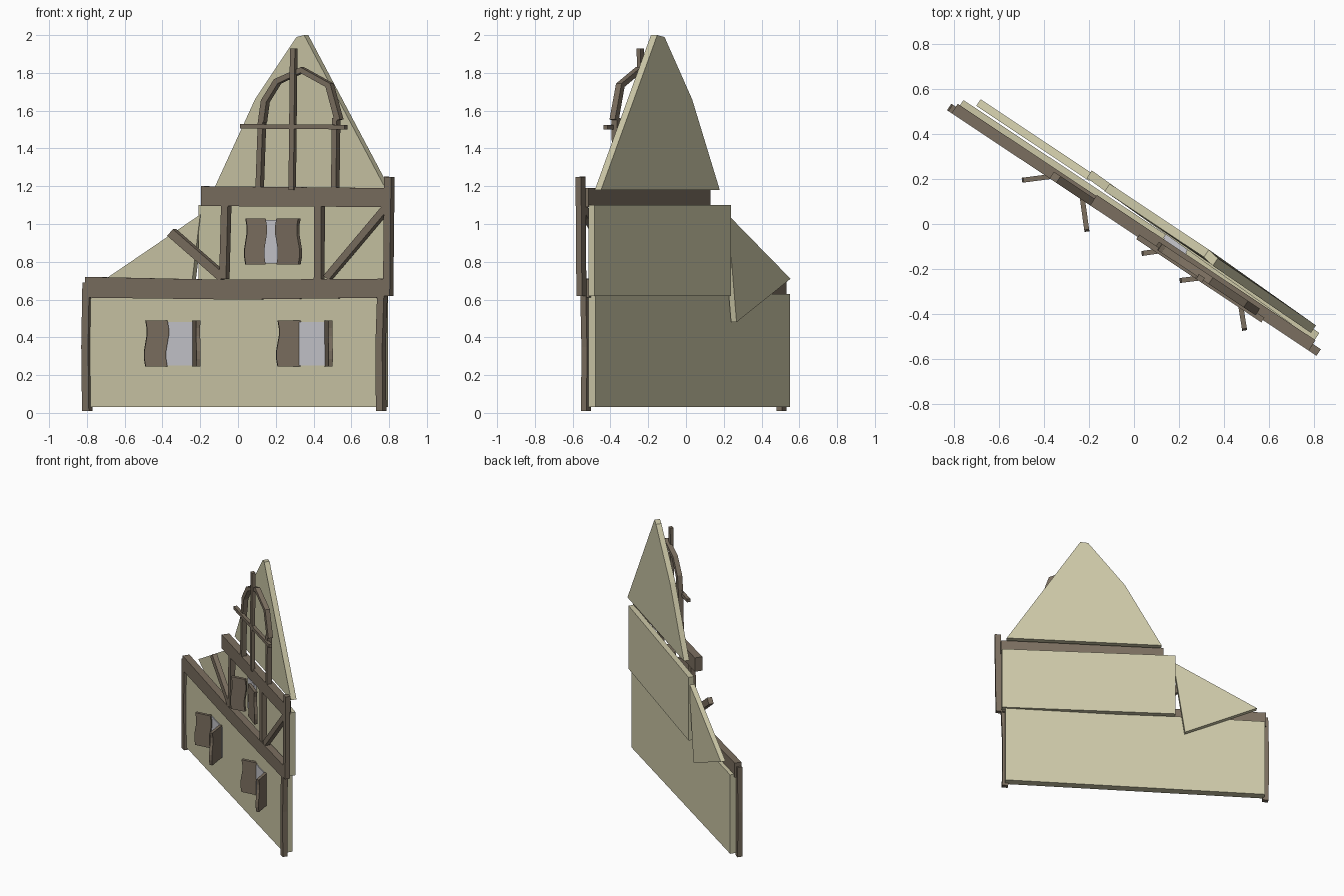
import bpy, bmesh, math
from mathutils import Vector

if "Cube" in bpy.data.objects:
    bpy.data.objects.remove(bpy.data.objects["Cube"], do_unlink=True)


def material(name, rgb):
    m = bpy.data.materials.new(name)
    m.use_nodes = True
    m.diffuse_color = (*rgb, 1)
    m.node_tree.nodes["Principled BSDF"].inputs["Base Color"].default_value = (*rgb, 1)
    return m


PLASTER = material("plaster", (0.61, 0.58, 0.39))
TIMBER = material("timber", (0.20, 0.16, 0.117))
GLASS = material("window_grey", (0.58, 0.58, 0.62))

# The facade stands diagonally: ALONG runs down it, BACK points behind it
SLOPE = -0.6645
ALONG = Vector((1, SLOPE, 0)).normalized()
BACK = Vector((-ALONG.y, ALONG.x, 0))


def at(x, z, d=0.0):
    """Point at width x and height z, d behind the main wall face."""
    return Vector((x, -0.025 + SLOPE * x + d / BACK.y, z))


def solid(name, front, push, mat):
    """Closed prism from a front outline and a push vector."""
    bm = bmesh.new()
    a = [bm.verts.new(p) for p in front]
    b = [bm.verts.new(p + push) for p in front]
    bm.faces.new(a)
    bm.faces.new(b[::-1])
    n = len(a)
    for i in range(n):
        j = (i + 1) % n
        bm.faces.new((a[j], a[i], b[i], b[j]))
    bmesh.ops.recalc_face_normals(bm, faces=bm.faces)
    mesh = bpy.data.meshes.new(name)
    bm.to_mesh(mesh)
    bm.free()
    mesh.materials.append(mat)
    obj = bpy.data.objects.new(name, mesh)
    bpy.context.collection.objects.link(obj)
    return obj


def slab(name, pts, thick, mat=PLASTER):
    return solid(name, [at(*p) for p in pts], BACK * thick, mat)


def beam(name, path, width, d=-0.018, thick=0.035):
    """Timber of constant width along a path of (x, z) points."""
    pts = [Vector(p) for p in path]
    left, right = [], []
    for i, p in enumerate(pts):
        t = (pts[min(i + 1, len(pts) - 1)] - pts[max(i - 1, 0)]).normalized()
        side = Vector((-t.y, t.x)) * width / 2
        left.append(p + side)
        right.append(p - side)
    slab(name, [(p.x, p.y, d) for p in left + right[::-1]], thick, TIMBER)


# Plaster walls
slab("lower_wall", [(-0.79, 0.03), (0.76, 0.03), (0.76, 0.63), (-0.79, 0.63)], 0.06)
slab("upper_wall", [(-0.21, 0.62, 0.075), (0.80, 0.62, 0.033),
                    (0.80, 1.10, 0.033), (-0.21, 1.10, 0.075)], 0.04)
slab("side_gable", [(-0.70, 0.71, 0.07), (-0.27, 0.48, 0.07), (-0.20, 1.05, 0.07)], 0.035)
slab("top_gable", [(-0.13, 1.18, 0.07), (0.785, 1.18, 0.053), (0.35, 2.0, 0.06),
                   (0.31, 1.99, 0.07), (0.09, 1.66, 0.07)], 0.04)

# Main timber frame
beam("left_post", [(-0.808, 0.01), (-0.812, 0.35), (-0.806, 0.69)], 0.036)
beam("right_post", [(0.748, 0.01), (0.745, 0.35), (0.757, 0.71)], 0.036)
slab("floor_beam", [(-0.81, 0.61, -0.018), (0, 0.60, -0.018), (0.765, 0.61, -0.018),
                    (0.765, 0.71, -0.018), (-0.1, 0.705, -0.018), (-0.81, 0.72, -0.018)],
     0.05, TIMBER)
slab("eaves_beam", [(-0.195, 1.095, -0.018), (0.775, 1.09, -0.018),
                    (0.775, 1.19, -0.018), (-0.195, 1.20, -0.018)], 0.055, TIMBER)
beam("upper_right_post", [(0.785, 0.62), (0.788, 0.9), (0.792, 1.25)], 0.036)
beam("upper_left_post", [(-0.082, 0.71), (-0.072, 1.10)], 0.036)
beam("upper_middle_post", [(0.42, 0.71), (0.422, 1.15)], 0.038)
beam("left_brace", [(-0.36, 0.955), (-0.085, 0.715)], 0.046)
beam("right_brace", [(0.465, 0.715), (0.785, 1.095)], 0.036)

# Gable timber tracery
beam("gable_left_post", [(0.105, 1.19), (0.118, 1.55)], 0.026)
beam("gable_right_post", [(0.505, 1.19), (0.51, 1.56)], 0.026)
beam("gable_arch", [(0.12, 1.54), (0.135, 1.65), (0.20, 1.755), (0.33, 1.815),
                    (0.475, 1.735), (0.525, 1.55)], 0.03)
beam("gable_king_post", [(0.28, 1.18), (0.288, 1.93)], 0.026, -0.03, 0.025)
beam("gable_crossbar", [(0.01, 1.517), (0.565, 1.513)], 0.024, -0.03, 0.025)


# Windows: thin panes with warped shutters, hinged on the wall
def shutter(name, hinge, tip, z0, z1):
    h, t = Vector((*hinge, 0)), Vector((*tip, 0))
    run = t - h
    steps = 6
    edge = []
    for i in range(steps + 1):
        f = i / steps
        wave = run * (0.07 * math.sin(f * math.tau))
        edge.append(wave + Vector((0, 0, z0 + (z1 - z0) * f)))
    side = Vector((0, 0, 1)).cross(run).normalized() * 0.022
    outline = [h + e for e in edge] + [t + e for e in edge[::-1]]
    solid(name, [p - side / 2 for p in outline], side, TIMBER)


def pane(name, x0, x1, z0, z1, d):
    slab(name, [(x0, z0, d), (x1, z0, d), (x1, z1, d), (x0, z1, d)], 0.008, GLASS)


pane("lower_left_pane", -0.39, -0.215, 0.25, 0.48, -0.006)
pane("lower_right_pane", 0.31, 0.475, 0.25, 0.48, -0.006)
pane("upper_pane", 0.13, 0.23, 0.79, 1.02, 0.035)
slab("upper_window_frame", [(0.13, 0.79, 0.042), (0.23, 0.79, 0.042),
                            (0.23, 1.02, 0.042), (0.13, 1.02, 0.042)], 0.03, GLASS)
shutter("lower_left_shutter_a", (-0.375, 0.21), (-0.49, 0.195), 0.245, 0.49)
shutter("lower_left_shutter_b", (-0.23, 0.12), (-0.21, -0.025), 0.245, 0.49)
shutter("lower_right_shutter_a", (0.33, -0.235), (0.21, -0.25), 0.245, 0.49)
shutter("lower_right_shutter_b", (0.47, -0.34), (0.49, -0.465), 0.245, 0.49)
shutter("upper_shutter_a", (0.145, -0.115), (0.04, -0.13), 0.785, 1.03)
shutter("upper_shutter_b", (0.21, -0.16), (0.325, -0.25), 0.785, 1.03)
